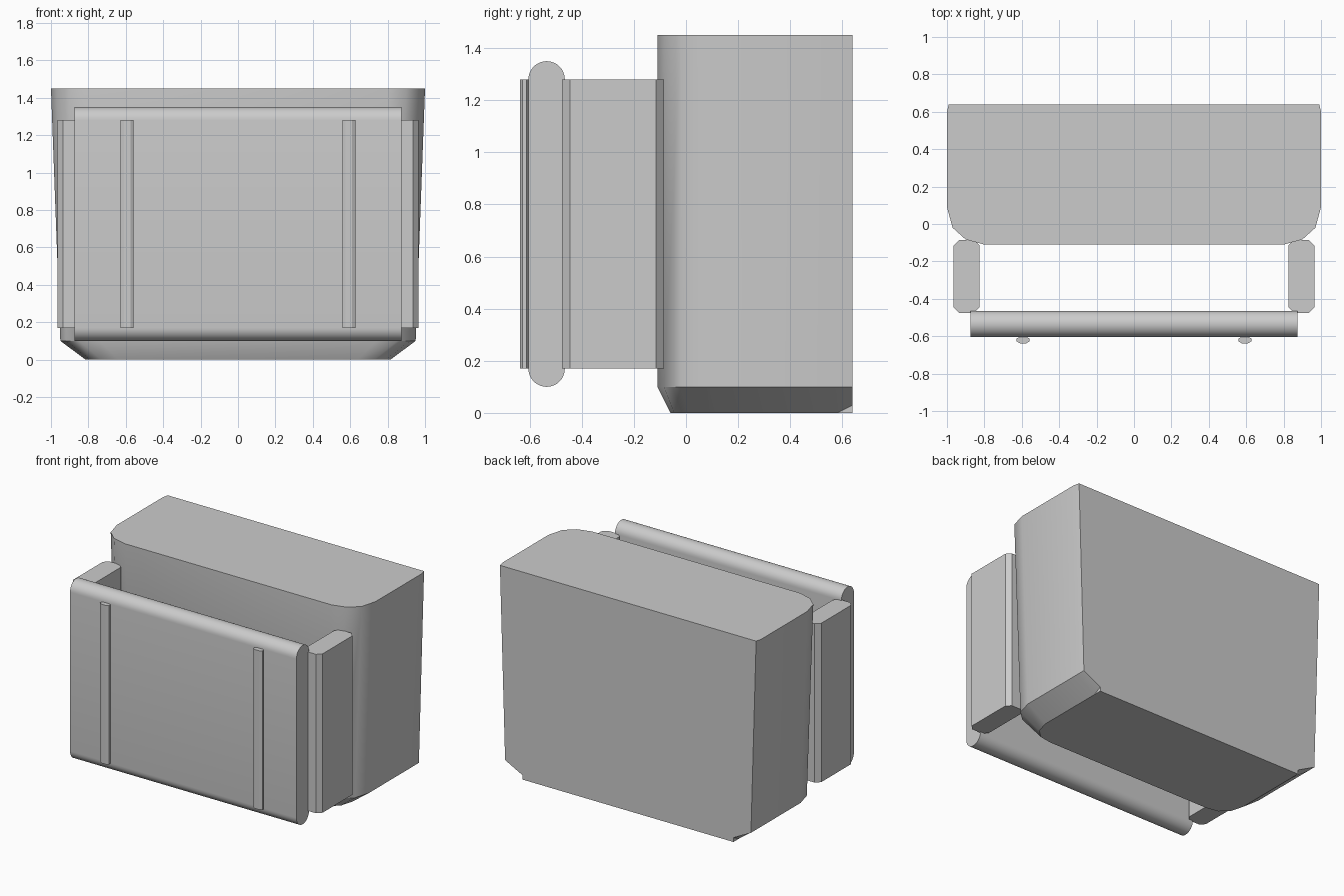
import bpy, bmesh, math

if "Cube" in bpy.data.objects:
    bpy.data.objects.remove(bpy.data.objects["Cube"])

grey = bpy.data.materials.new("light_grey")
grey.diffuse_color = (0.6, 0.6, 0.6, 1)
grey.use_nodes = True
grey.node_tree.nodes["Principled BSDF"].inputs["Base Color"].default_value = grey.diffuse_color


def finish(bm, name, angle=35):
    """Clean up a bmesh and turn it into a named, shaded object."""
    bmesh.ops.remove_doubles(bm, verts=bm.verts, dist=1e-5)
    bmesh.ops.recalc_face_normals(bm, faces=bm.faces)
    mesh = bpy.data.meshes.new(name)
    bm.to_mesh(mesh)
    bm.free()
    mesh.materials.append(grey)
    ob = bpy.data.objects.new(name, mesh)
    bpy.context.collection.objects.link(ob)
    bpy.ops.object.select_all(action='DESELECT')
    ob.select_set(True)
    bpy.context.view_layer.objects.active = ob
    bpy.ops.object.shade_smooth_by_angle(angle=math.radians(angle))
    return ob


def loft(name, rings, angle=35):
    """Skin a stack of closed rings and cap both ends."""
    bm = bmesh.new()
    loops = [[bm.verts.new(p) for p in ring] for ring in rings]
    n = len(loops[0])
    for a, b in zip(loops, loops[1:]):
        for i in range(n):
            j = (i + 1) % n
            bm.faces.new((a[i], a[j], b[j], b[i]))
    bm.faces.new(loops[0])
    bm.faces.new(loops[-1])
    return finish(bm, name, angle)


def mirrored(half):
    """Complete a right-hand outline (front to back) with its left half."""
    return half + [(-x, y, z) for x, y, z in reversed(half)]


def chamfered_bar(name, cx, cy, w, d, cut_x, cut_y, z0, z1):
    """Upright bar with its four vertical edges cut off."""
    hx, hy = w / 2, d / 2
    quarter = [(hx - cut_x, -hy), (hx, -hy + cut_y),
               (hx, hy - cut_y), (hx - cut_x, hy)]
    outline = quarter + [(-x, y) for x, y in reversed(quarter)]
    loft(name, [[(cx + x, cy + y, z) for x, y in outline] for z in (z0, z1)], 20)


# Main body: tapering block with rounded front corners and sloped underside
top = [(.80, -.11), (.90, -.083), (.97, -.02), (1, .09), (1, .60), (.99, .64)]
hip = [(.74, -.11), (.85, -.085), (.92, -.02), (.95, .09), (.95, .58), (.95, .64)]
base = [(.64, -.06), (.73, -.045), (.79, .01), (.815, .10), (.815, .58), (.815, .64)]
skirt = [(x, y, 0.0) for x, y in base]
skirt[-1] = (.815, .64, .03)      # the slope ends a little higher at the back
loft("main_body", [
    mirrored([(x, y, 0.0) for x, y in base]),
    mirrored(skirt),
    mirrored([(x, y, 0.10) for x, y in hip]),
    mirrored([(x, y, 1.45) for x, y in top])])

# Front panel: slab with fully rounded top and bottom edges
R, STEPS = 0.07, 16
arc = [math.pi * i / STEPS for i in range(STEPS + 1)]
section = [(-.535 + R * math.cos(a), 1.28 + R * math.sin(a)) for a in arc]
section += [(-.535 - R * math.cos(a), 0.17 - R * math.sin(a)) for a in arc]
loft("front_panel", [[(x, y, z) for y, z in section] for x in (-.875, .875)])

# Side posts joining panel and body, and slim ribs on the panel face
for side, sx in (("left", -1), ("right", 1)):
    chamfered_bar(side + "_side_post", sx * .895, -.28, .14, .39,
                  .03, .03, .17, 1.28)
    chamfered_bar(side + "_panel_rib", sx * .593, -.62, .07, .036,
                  .018, .011, .17, 1.28)
